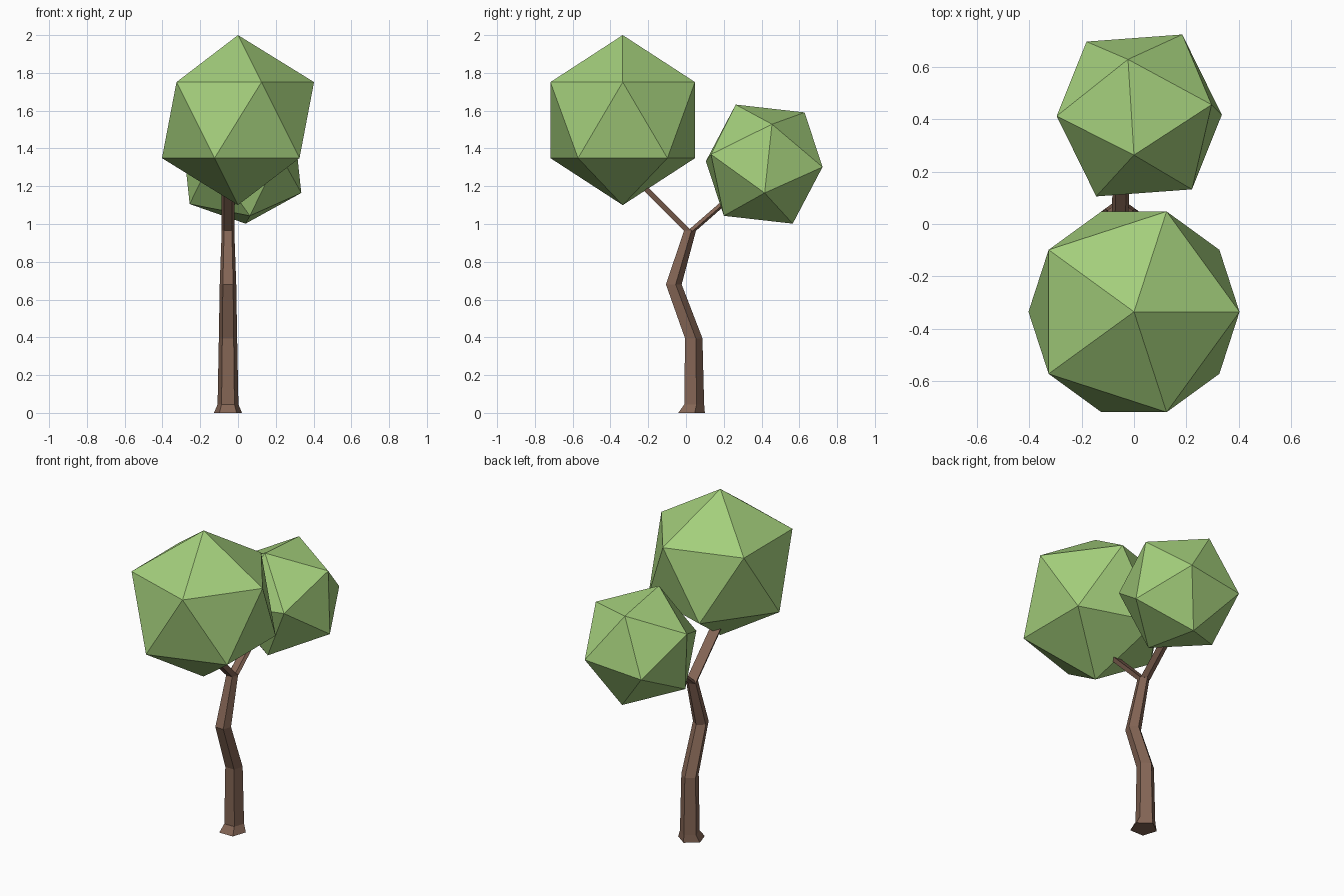
import bpy
from math import cos, sin, pi
from mathutils import Vector, Matrix

if "Cube" in bpy.data.objects:
    bpy.data.objects.remove(bpy.data.objects["Cube"])


def material(name, rgb):
    m = bpy.data.materials.new(name)
    m.diffuse_color = (*rgb, 1)
    m.use_nodes = True
    m.node_tree.nodes["Principled BSDF"].inputs["Base Color"].default_value = m.diffuse_color
    return m


bark = material("bark", (0.23, 0.13, 0.09))
leaf = material("leaf", (0.37, 0.62, 0.20))


def pentagon(x, y, z, r, depth=1.0):
    # flat side to the front, one corner to the back
    angles = [pi / 2 + 2 * pi * i / 5 for i in range(5)]
    return [Vector((x + r * cos(a), y + r * depth * sin(a), z)) for a in angles]


def loft(name, rings):
    n = len(rings[0])
    verts = [p for ring in rings for p in ring]
    faces = [(k * n + i, k * n + (i + 1) % n, (k + 1) * n + (i + 1) % n, (k + 1) * n + i)
             for k in range(len(rings) - 1) for i in range(n)]
    faces += [tuple(range(n))[::-1], tuple(range(len(verts) - n, len(verts)))]
    mesh = bpy.data.meshes.new(name)
    mesh.from_pydata(verts, [], faces)
    mesh.materials.append(bark)
    obj = bpy.data.objects.new(name, mesh)
    bpy.context.collection.objects.link(obj)


def crown(name, centre, radius, rotation=Matrix.Identity(3)):
    bpy.ops.mesh.primitive_ico_sphere_add(subdivisions=1, radius=radius)
    obj = bpy.context.object
    obj.name = name
    obj.matrix_world = Matrix.Translation(centre) @ rotation.to_4x4()
    obj.data.materials.append(leaf)


# Bent trunk with a flared foot
top = pentagon(-0.053, 0.018, 0.965, 0.035)
loft("trunk", [
    pentagon(-0.053, 0.022, 0.0, 0.078),
    pentagon(-0.053, 0.038, 0.045, 0.058),
    pentagon(-0.053, 0.036, 0.395, 0.051),
    pentagon(-0.053, -0.069, 0.68, 0.046),
    top,
])

# Front branch grows from the front four corners of the trunk top
front = top[1:]
loft("front_branch", [front, [p + Vector((0, -0.25, 0.25)) for p in front]])

# Back branch
loft("back_branch", [
    pentagon(-0.053, 0.026, 0.962, 0.034, 0.72),
    pentagon(-0.045, 0.31, 1.21, 0.032, 0.72),
])

# Large crown upright, small crown tilted (local z and x from two neighbouring corners)
crown("large_crown", (0, -0.335, 1.55), 0.45)
up = Vector((-0.02, -0.15, 0.313)).normalized()
side = Vector((0.275, 0.04, 0.213))
side = (side - up * side.dot(up)).normalized()
tilt = Matrix((side, up.cross(side), up)).transposed()
crown("small_crown", (0.02, 0.414, 1.317), 0.35, tilt)
